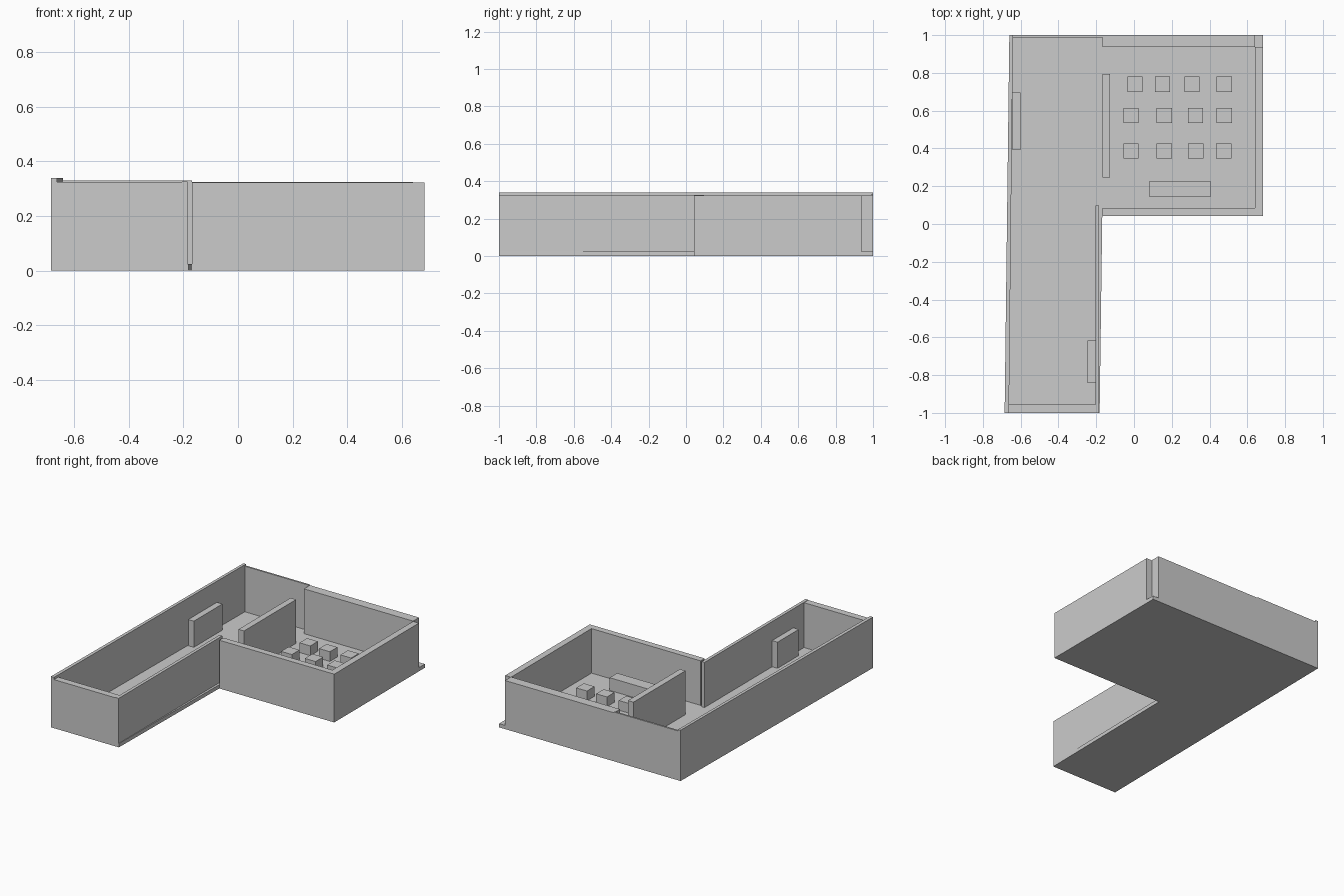
import bpy

if "Cube" in bpy.data.objects:
    bpy.data.objects.remove(bpy.data.objects["Cube"])

FLOOR = 0.025  # top of the floor slab


def prism(name, outline, z0, z1):
    """Extrude a counter-clockwise plan outline from z0 to z1."""
    n = len(outline)
    verts = [(x, y, z0) for x, y in outline] + [(x, y, z1) for x, y in outline]
    faces = [list(range(n))[::-1], list(range(n, 2 * n))]
    faces += [[i, (i + 1) % n, (i + 1) % n + n, i + n] for i in range(n)]
    mesh = bpy.data.meshes.new(name)
    mesh.from_pydata(verts, [], faces)
    obj = bpy.data.objects.new(name, mesh)
    bpy.context.collection.objects.link(obj)
    return obj


def box(name, x0, x1, y0, y1, top):
    """Block standing on the floor slab."""
    return prism(name, [(x0, y0), (x1, y0), (x1, y1), (x0, y1)], FLOOR, top)


# L-shaped floor slab
prism("floor", [(-0.685, -1), (-0.182, -1), (-0.168, 0.042),
                (0.683, 0.042), (0.683, 1), (-0.66, 1)], 0, FLOOR)

# Corridor walls (the left one is slightly slanted)
prism("corridor_left_wall", [(-0.685, -1), (-0.662, -1),
                             (-0.641, 1), (-0.66, 1)], FLOOR, 0.34)
box("corridor_front_wall", -0.662, -0.205, -1, -0.955, 0.325)
box("corridor_right_wall", -0.205, -0.184, -1, 0.097, 0.327)
box("corridor_back_wall", -0.641, -0.168, 0.988, 1, 0.33)

# Room walls, leaving the back right corner open
box("room_back_wall", -0.168, 0.64, 0.937, 1, 0.325)
box("room_right_wall", 0.64, 0.683, 0.042, 0.937, 0.323)
box("room_front_wall", -0.168, 0.64, 0.042, 0.085, 0.323)
box("partition_wall", -0.168, -0.127, 0.245, 0.795, 0.318)

# Cabinets along the corridor
box("left_cabinet", -0.643, -0.602, 0.393, 0.695, 0.2)
box("right_cabinet", -0.245, -0.205, -0.842, -0.618, 0.2)

# Large desk and rows of small desks
box("large_desk", 0.08, 0.408, 0.145, 0.225, 0.11)
rows = [
    (0.74, (0.005, 0.15, 0.308, 0.478)),
    (0.575, (-0.016, 0.16, 0.325, 0.478)),
    (0.386, (-0.016, 0.16, 0.327, 0.475)),
]
for r, (y, xs) in enumerate(rows, 1):
    for c, x in enumerate(xs, 1):
        box(f"small_desk_{r}_{c}", x - 0.04, x + 0.04, y - 0.04, y + 0.04, 0.09)
